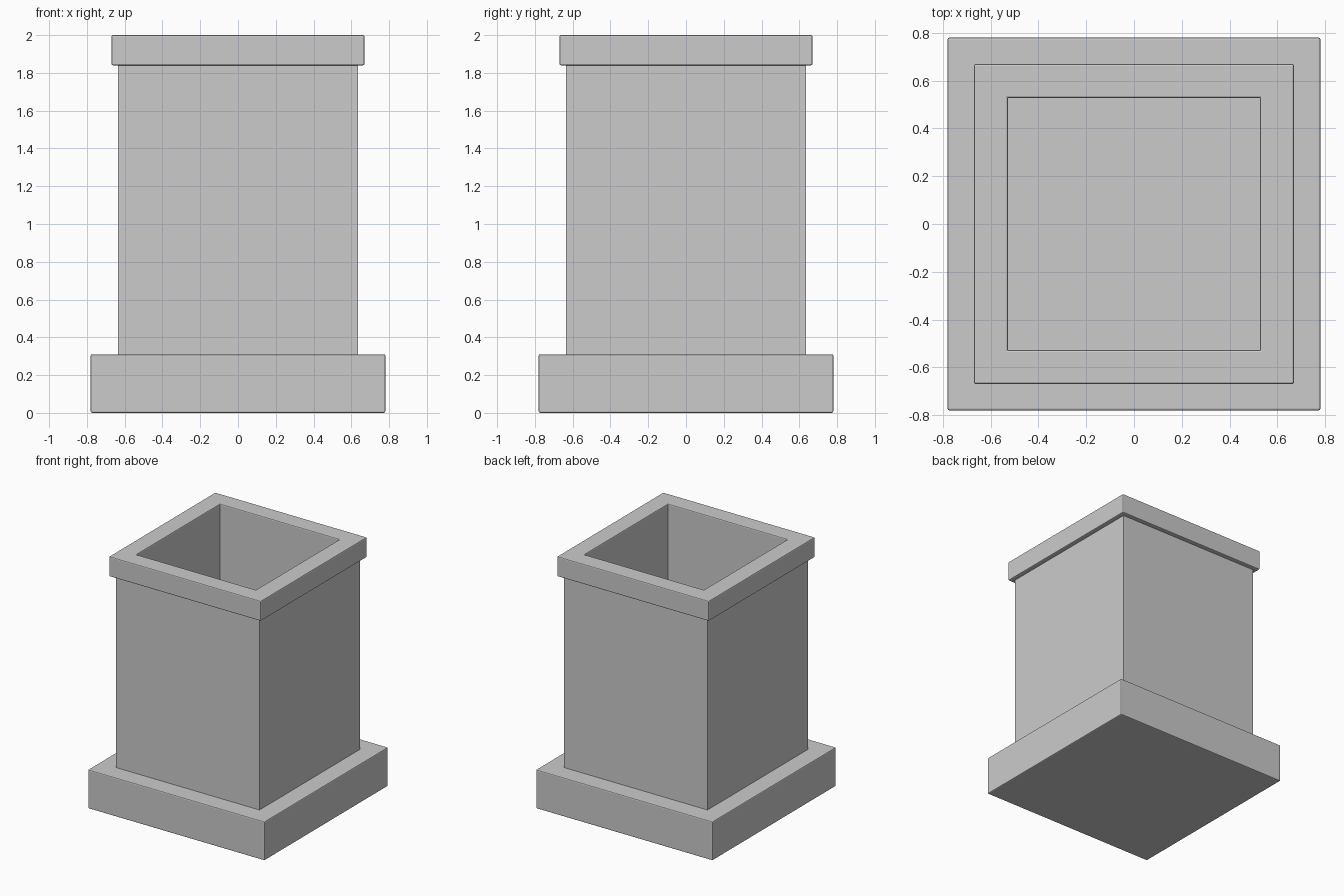
import bpy, bmesh

if "Cube" in bpy.data.objects:
    bpy.data.objects.remove(bpy.data.objects["Cube"])

# Square profile as (half width, height), from the underside up, over the rim and down inside
PROFILE = [
    (0.78, 0.0), (0.78, 0.31),      # plinth
    (0.634, 0.31), (0.634, 1.84),   # body
    (0.67, 1.84), (0.67, 2.0),      # rim
    (0.527, 2.0), (0.527, 0.31),    # inner walls down to the floor
]
CORNERS = [(-1, -1), (1, -1), (1, 1), (-1, 1)]

bm = bmesh.new()
rings = [[bm.verts.new((sx * r, sy * r, z)) for sx, sy in CORNERS] for r, z in PROFILE]
for lower, upper in zip(rings, rings[1:]):
    for i in range(4):
        j = (i + 1) % 4
        bm.faces.new((lower[i], lower[j], upper[j], upper[i]))
bm.faces.new(rings[0][::-1])   # underside
bm.faces.new(rings[-1])        # inner floor
bmesh.ops.recalc_face_normals(bm, faces=bm.faces)

# Soften the outer edges of the plinth and rim, and the lip of the opening
soft = {v for k in (0, 1, 4, 5) for v in rings[k]}
lip = set(rings[6])
edges = [e for e in bm.edges if e.is_convex
         and (set(e.verts) <= soft or set(e.verts) <= lip)]
bmesh.ops.bevel(bm, geom=edges, offset=0.008, segments=2, profile=0.5, affect='EDGES')

mesh = bpy.data.meshes.new("square_planter")
bm.to_mesh(mesh)
bm.free()
planter = bpy.data.objects.new("square_planter", mesh)
bpy.context.collection.objects.link(planter)
